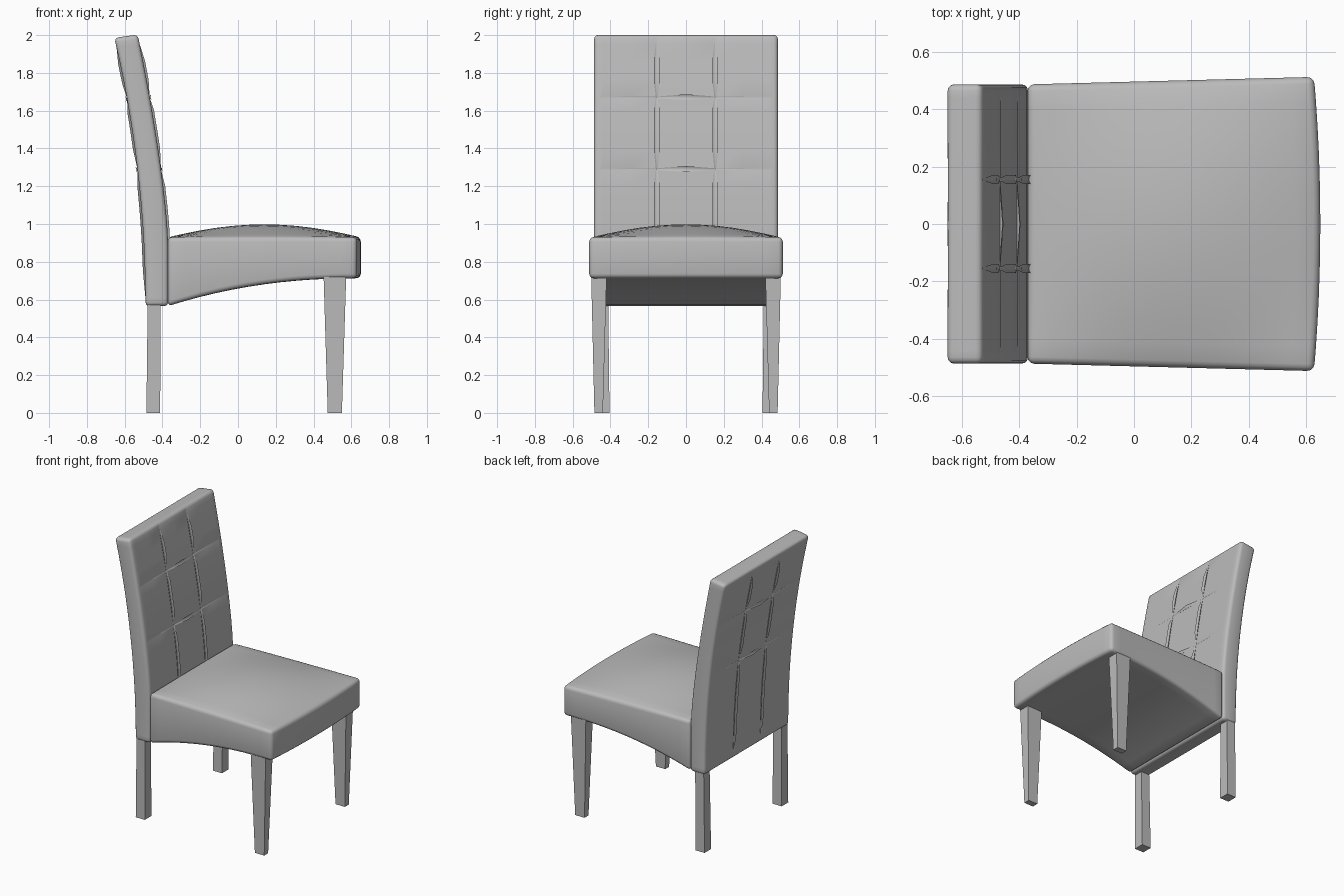
import bpy, bmesh, math

if "Cube" in bpy.data.objects:
    bpy.data.objects.remove(bpy.data.objects["Cube"], do_unlink=True)

GREY = (0.5, 0.5, 0.5, 1)
mat = bpy.data.materials.new("plain grey")
mat.use_nodes = True
mat.diffuse_color = GREY
mat.node_tree.nodes["Principled BSDF"].inputs["Base Color"].default_value = GREY


def finish(name, bm, smooth):
    bmesh.ops.recalc_face_normals(bm, faces=bm.faces)
    mesh = bpy.data.meshes.new(name)
    bm.to_mesh(mesh)
    bm.free()
    mesh.materials.append(mat)
    obj = bpy.data.objects.new(name, mesh)
    bpy.context.collection.objects.link(obj)
    if smooth:
        bpy.ops.object.select_all(action='DESELECT')
        obj.select_set(True)
        bpy.context.view_layer.objects.active = obj
        bpy.ops.object.shade_smooth_by_angle(angle=math.radians(35))


def cushion(name, us, vs, side_a, side_b, radius):
    """Closed slab between two surfaces sampled on one grid, with rounded rims."""
    bm = bmesh.new()
    grids = [[[bm.verts.new(f(u, v)) for v in vs] for u in us] for f in (side_a, side_b)]
    nu, nv = len(us), len(vs)
    for g in grids:
        for i in range(nu - 1):
            for j in range(nv - 1):
                bm.faces.new((g[i][j], g[i + 1][j], g[i + 1][j + 1], g[i][j + 1]))
    rim = [(i, 0) for i in range(nu - 1)] + [(nu - 1, j) for j in range(nv - 1)]
    rim += [(i, nv - 1) for i in range(nu - 1, 0, -1)] + [(0, j) for j in range(nv - 1, 0, -1)]
    a, b = grids
    for (i, j), (k, l) in zip(rim, rim[1:] + rim[:1]):
        bm.faces.new((a[i][j], a[k][l], b[k][l], b[i][j]))
    bmesh.ops.recalc_face_normals(bm, faces=bm.faces)
    sharp = [e for e in bm.edges if e.calc_face_angle(0) > math.radians(55)]
    bmesh.ops.bevel(bm, geom=sharp, offset=radius, segments=3, profile=0.5,
                    affect='EDGES', clamp_overlap=False)
    finish(name, bm, True)


# Backrest: curved panel with stitched seams pressed into both sides
SEAM_Y, SEAM_Z = (-0.155, 0.155), (1.29, 1.67)
BOTTOM, TOP, HALF = 0.565, 2.003, 0.487
GAP, DEPTH = 0.005, 0.005


def with_seams(values, seams):
    return sorted(list(values) + [s + d for s in seams for d in (-GAP, 0, GAP)])


ys = with_seams((-HALF, -0.44, -0.3, 0, 0.3, 0.44, HALF), SEAM_Y)
zs = with_seams((BOTTOM, 0.61, 0.75, 0.9, 1.0, 1.1, 1.2, 1.4, 1.5, 1.6, 1.76, 1.86, 1.95, TOP), SEAM_Z)


def seam_depth(y, z):
    if abs(y) >= 0.43 or not 0.6 < z < 1.96:
        return 0
    return DEPTH if y in SEAM_Y or z in SEAM_Z else 0


def back_front(y, z):
    x = -0.37 - 0.16 * (max(z - 0.9, 0) / 1.1) ** 1.4
    return (x - seam_depth(y, z), y, z)


def back_rear(y, z):
    t = (z - BOTTOM) / (TOP - BOTTOM)
    return (-0.49 - 0.165 * t ** 2 + seam_depth(y, z), y, z - 0.018 * t ** 3)


cushion("backrest", ys, zs, back_front, back_rear, 0.022)


# Seat: domed top, arched underside, bowed front, slightly wider at the front
def seat_plan(s, t):
    return (-0.372 + s * (1.0 + 0.022 * (1 - t * t)), t * (0.487 + 0.026 * s))


def seat_top(s, t):
    dome = max(4 * s * (1 - s), 0) ** 1.1 * max(1 - t * t, 0) ** 1.1
    return (*seat_plan(s, t), 0.93 + 0.068 * dome)


def seat_under(s, t):
    return (*seat_plan(s, t), 0.565 + 0.148 * (1 - (1 - s) ** 2.2))


steps = [i / 12 for i in range(13)]
cushion("seat", steps, [2 * s - 1 for s in steps], seat_top, seat_under, 0.024)


# Legs: four-sided posts, each end given as x and y ranges
def leg(name, side, foot, head, top):
    bm = bmesh.new()
    rings = []
    for (x0, x1, y0, y1), z in ((foot, 0), (head, top)):
        corners = ((x0, y0), (x1, y0), (x1, y1), (x0, y1))
        rings.append([bm.verts.new((x, side * y, z)) for x, y in corners])
    low, high = rings
    bm.faces.new(low)
    bm.faces.new(high)
    for i in range(4):
        j = (i + 1) % 4
        bm.faces.new((low[i], low[j], high[j], high[i]))
    finish(name, bm, False)


for label, side in (("left", 1), ("right", -1)):
    leg("front_leg_" + label, side, (0.475, 0.55, 0.44, 0.485), (0.453, 0.573, 0.42, 0.502), 0.73)
    leg("rear_leg_" + label, side, (-0.485, -0.412, 0.405, 0.48), (-0.478, -0.41, 0.412, 0.48), 0.6)
